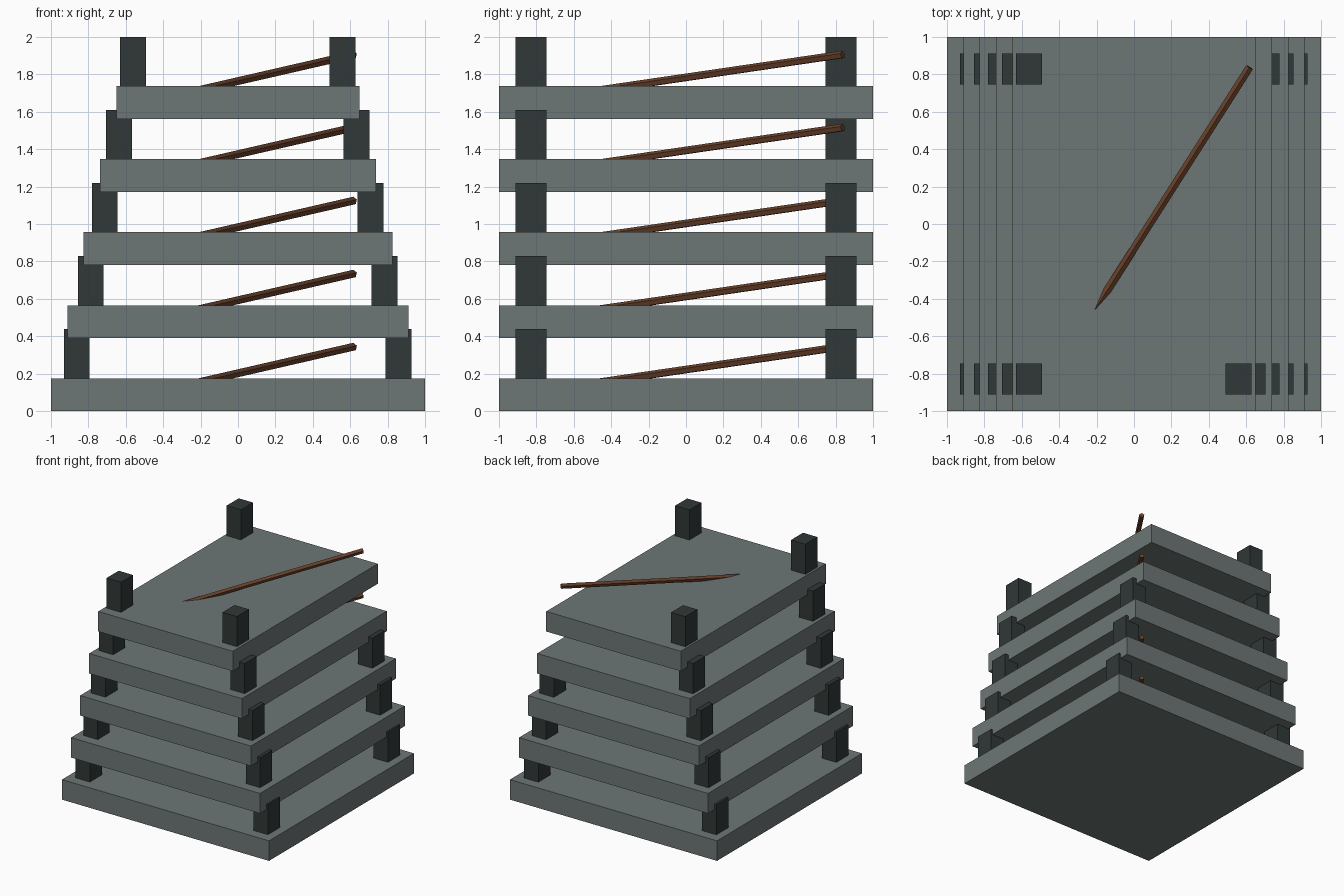
import bpy, bmesh, math
from mathutils import Vector, Matrix

if "Cube" in bpy.data.objects:
    bpy.data.objects.remove(bpy.data.objects["Cube"])


def material(name, rgb):
    m = bpy.data.materials.new(name)
    m.diffuse_color = (*rgb, 1)
    m.use_nodes = True
    m.node_tree.nodes["Principled BSDF"].inputs["Base Color"].default_value = m.diffuse_color
    return m


STONE = material("grey stone", (0.155, 0.185, 0.18))
DARK = material("dark slate", (0.030, 0.040, 0.039))
WOOD = material("brown wood", (0.14, 0.052, 0.024))


def finish(name, bm, mat):
    bmesh.ops.recalc_face_normals(bm, faces=bm.faces)
    me = bpy.data.meshes.new(name)
    bm.to_mesh(me)
    bm.free()
    me.materials.append(mat)
    ob = bpy.data.objects.new(name, me)
    bpy.context.collection.objects.link(ob)


def box(name, lo, hi, mat):
    lo, hi = Vector(lo), Vector(hi)
    bm = bmesh.new()
    bmesh.ops.create_cube(bm, size=1, matrix=Matrix.Translation((lo + hi) / 2)
                          @ Matrix.Diagonal((*(hi - lo), 1)))
    finish(name, bm, mat)


def stick(name, a, b, r, sides, mat):
    # straight prism from a to b with one ridge facing up
    d = (b - a).normalized()
    side = d.cross(Vector((0, 0, 1))).normalized()
    up = side.cross(d)
    ring = [r * (math.cos(t) * up + math.sin(t) * side)
            for t in (2 * math.pi * k / sides for k in range(sides))]
    bm = bmesh.new()
    start = bm.faces.new([bm.verts.new(a + p) for p in ring])
    ext = bmesh.ops.extrude_face_region(bm, geom=[start], use_keep_orig=True)
    verts = [v for v in ext["geom"] if isinstance(v, bmesh.types.BMVert)]
    bmesh.ops.translate(bm, verts=verts, vec=b - a)
    finish(name, bm, mat)


STEP, THICK = 0.3905, 0.175
for i in range(5):
    z = STEP * i
    top = z + THICK
    # stone shelf, narrower on each level
    w = 1 - 0.0875 * i
    box(f"shelf_{i + 1}", (-w, -1, z), (w, 1, top), STONE)

    # corner posts, the back right one is missing on the two top levels
    c = 0.860 - 0.075 * i
    for sx, side in ((-1, "left"), (1, "right")):
        for sy, end in ((-1, "front"), (1, "back")):
            if sx > 0 and sy > 0 and i > 2:
                continue
            x, y = sx * c - 0.002, sy * 0.828
            box(f"{end}_{side}_post_{i + 1}", (x - 0.069, y - 0.083, top),
                (x + 0.069, y + 0.083, z + 0.438), DARK)

    # slanted stick leaning out of the shelf
    tip = Vector((-0.21, -0.46, z + 0.153))
    end = Vector((0.618, 0.838, z + 0.343))
    stick(f"stick_{i + 1}", tip - (end - tip) * 0.05, end, 0.022, 5, WOOD)
